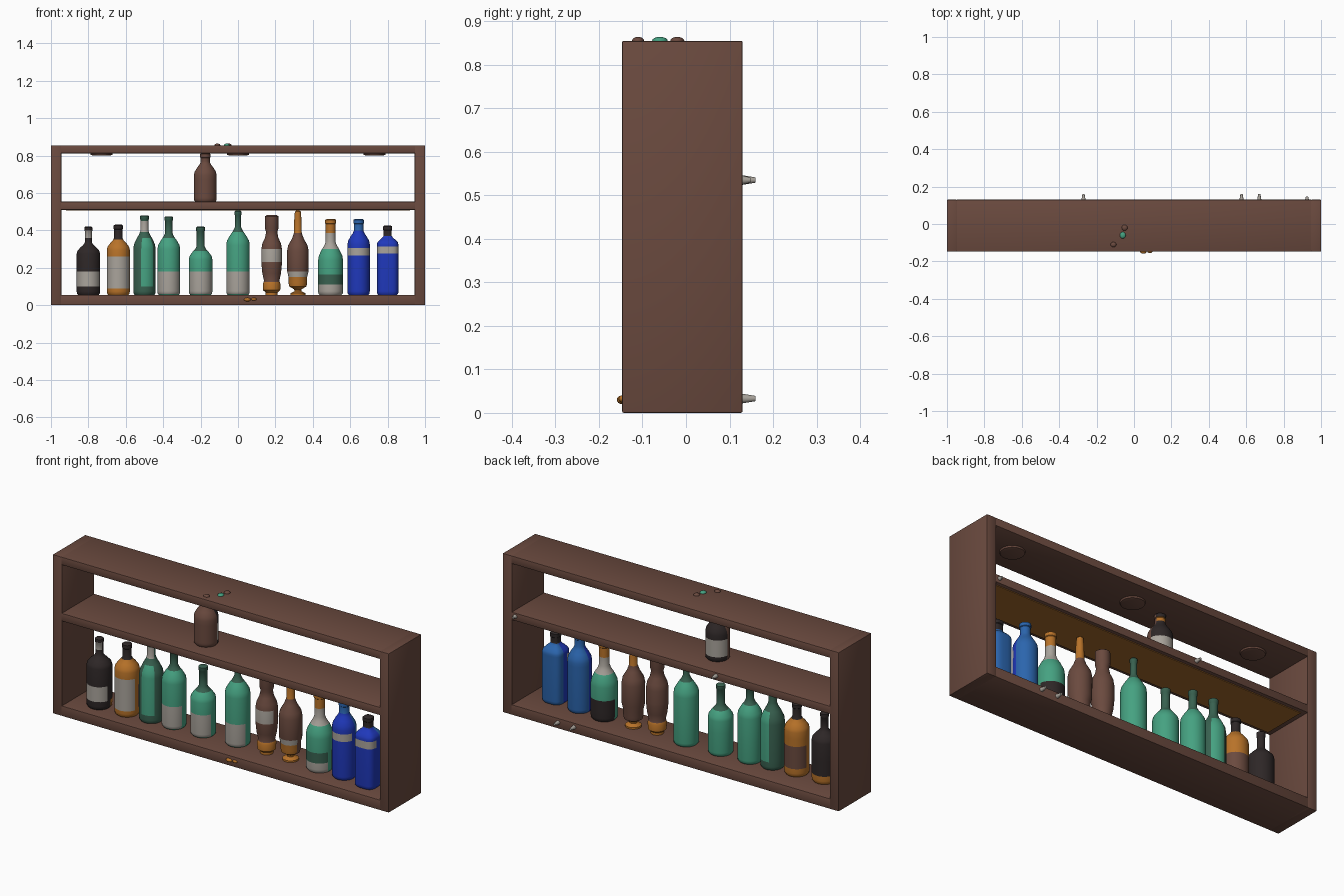
import bpy, bmesh, math
from mathutils import Matrix

if "Cube" in bpy.data.objects:
    bpy.data.objects.remove(bpy.data.objects["Cube"])

COLS = {
    "wood": (0.145, 0.068, 0.049), "dark": (0.027, 0.020, 0.020),
    "teal": (0.060, 0.36, 0.22), "dark_green": (0.040, 0.12, 0.080),
    "label_grey": (0.40, 0.37, 0.33), "orange": (0.48, 0.17, 0.022),
    "deep_blue": (0.014, 0.040, 0.50), "mid_blue": (0.024, 0.13, 0.42),
    "amber": (0.36, 0.14, 0.025),
}
NAMES = list(COLS)
MATS = []
for n, c in COLS.items():
    m = bpy.data.materials.new(n)
    m.diffuse_color = (*c, 1)
    m.use_nodes = True
    m.node_tree.nodes["Principled BSDF"].inputs["Base Color"].default_value = m.diffuse_color
    MATS.append(m)


def finish(bm, name, mats, smooth=True):
    bmesh.ops.recalc_face_normals(bm, faces=bm.faces)
    me = bpy.data.meshes.new(name)
    bm.to_mesh(me)
    bm.free()
    for m in mats:
        me.materials.append(m)
    ob = bpy.data.objects.new(name, me)
    bpy.context.collection.objects.link(ob)
    if smooth:
        bpy.ops.object.select_all(action='DESELECT')
        ob.select_set(True)
        bpy.context.view_layer.objects.active = ob
        bpy.ops.object.shade_smooth_by_angle(angle=math.radians(40))
    return ob


def box(name, x0, x1, y0, y1, z0, z1, col, bevel=0.0):
    bm = bmesh.new()
    bmesh.ops.create_cube(bm, size=1)
    for v in bm.verts:
        v.co = ((x0 + x1) / 2 + v.co.x * (x1 - x0), (y0 + y1) / 2 + v.co.y * (y1 - y0),
                (z0 + z1) / 2 + v.co.z * (z1 - z0))
    if bevel:
        bmesh.ops.bevel(bm, geom=bm.edges[:], offset=bevel, segments=2, affect='EDGES', profile=0.5)
    return finish(bm, name, [MATS[NAMES.index(col)]])


def lathe(name, x, y, prof, base, bands=(), power=1.0, n=32):
    """Turned bottle. bands: (z0, z1, colour, side); later bands win."""
    cuts = {z for b in bands for z in b[:2]}
    pts = [prof[0]]
    for (r0, z0), (r1, z1) in zip(prof, prof[1:]):   # add rings where the colour changes
        for z in sorted(c for c in cuts if z0 + 1e-4 < c < z1 - 1e-4):
            pts.append((r0 + (r1 - r0) * (z - z0) / (z1 - z0), z))
        pts.append((r1, z1))
    bm = bmesh.new()
    rings = []
    for r, z in pts:
        ring = []
        for i in range(n):
            a = 2 * math.pi * (i + 0.5) / n
            c, s = math.cos(a), math.sin(a)
            ring.append(bm.verts.new((x + r * math.copysign(abs(c) ** power, c),
                                      y + r * math.copysign(abs(s) ** power, s), z)))
        rings.append(ring)
    used = [base] + [b[2] for b in bands]

    def paint(f):
        c = f.calc_center_median()
        a = math.atan2(c.y - y, c.x - x)
        f.material_index = 0
        for k, (z0, z1, _, side) in enumerate(bands):
            on = {"all": True, "front": math.sin(a) < -0.25, "back": math.sin(a) > 0.05,
                  "left": math.cos(a) < -0.35, "right": math.cos(a) > 0.75}[side]
            if on and z0 - 1e-4 <= c.z <= z1 + 1e-4:
                f.material_index = k + 1
    for a, b in zip(rings, rings[1:]):
        for i in range(n):
            paint(bm.faces.new((a[i], a[(i + 1) % n], b[(i + 1) % n], b[i])))
    for ring in (rings[0], rings[-1]):
        paint(bm.faces.new(ring))
    return finish(bm, name, [MATS[NAMES.index(u)] for u in used])


def bottle(name, x, y, r, shoulder, neck, nr, top, base, bands=(), z0=0.055, power=1.0):
    h = neck - shoulder
    prof = [(r * 0.88, z0), (r * 0.98, z0 + 0.008), (r, z0 + 0.02), (r, shoulder),
            (r * 0.94, shoulder + h * 0.25), (nr + (r - nr) * 0.55, shoulder + h * 0.55),
            (nr + (r - nr) * 0.18, shoulder + h * 0.8), (nr, neck), (nr, top - 0.025),
            (nr * 1.12, top - 0.022), (nr * 1.12, top - 0.004), (nr * 0.85, top)]
    return lathe(name, x, y, prof, base, bands, power)


# shelf frame
Y0, Y1 = -0.147, 0.13
box("left_side", -1, -0.945, Y0, Y1, 0, 0.855, "wood", 0.004)
box("right_side", 0.945, 1, Y0, Y1, 0, 0.855, "wood", 0.004)
for name, z0, z1 in (("bottom_board", 0, 0.055), ("middle_shelf", 0.51, 0.553), ("top_board", 0.812, 0.855)):
    box(name, -0.95, 0.95, Y0, Y1, z0, z1, "wood", 0.004)
box("shelf_underside_panel", -0.92, 0.92, Y0 + 0.02, Y1 - 0.02, 0.506, 0.511, "amber")

# round pucks under the top board
for i, x in enumerate((-0.73, 0, 0.73)):
    lathe(f"ceiling_puck_{i}", x, -0.01, [(0.045, 0.8), (0.058, 0.804), (0.062, 0.815)], "wood")

# little pegs on the back, and small bumps on front and top
for i, (x, z, d) in enumerate(((-0.27, 0.535, 0.03), (0.575, 0.033, 0.03), (0.67, 0.033, 0.03), (0.925, 0.535, 0.018))):
    bm = bmesh.new()
    bmesh.ops.create_cone(bm, cap_ends=True, segments=12, radius1=0.012, radius2=0.006, depth=d + 0.006,
                          matrix=Matrix.Translation((x, Y1 + d / 2 - 0.003, z)) @ Matrix.Rotation(-math.pi / 2, 4, 'X'))
    finish(bm, f"back_peg_{i}", [MATS[NAMES.index("label_grey")]])
for i, (p, s, col) in enumerate((((0.05, Y0, 0.03), (0.018, 0.012, 0.01), "orange"),
                                 ((0.085, Y0, 0.032), (0.014, 0.008, 0.008), "orange"),
                                 ((-0.11, -0.11, 0.855), (0.016, 0.014, 0.009), "wood"),
                                 ((-0.06, -0.06, 0.855), (0.016, 0.018, 0.009), "teal"),
                                 ((-0.05, -0.02, 0.855), (0.016, 0.016, 0.009), "wood"))):
    bm = bmesh.new()
    bmesh.ops.create_uvsphere(bm, u_segments=12, v_segments=8, radius=1,
                              matrix=Matrix.Translation(p) @ Matrix.Diagonal((*s, 1)))
    finish(bm, f"small_bump_{i}", [MATS[NAMES.index(col)]])

# bottles, left to right
bottle("black_bottle", -0.80, -0.035, 0.063, 0.275, 0.335, 0.019, 0.42, "dark",
       [(0.055, 0.10, "orange", "back"), (0.10, 0.18, "label_grey", "front"), (0.36, 0.40, "label_grey", "front")])
bottle("orange_bottle", -0.64, -0.028, 0.062, 0.295, 0.36, 0.022, 0.43, "orange",
       [(0.35, 0.44, "dark", "all"), (0.09, 0.26, "label_grey", "front"), (0.10, 0.22, "wood", "back")])
bottle("dark_green_bottle", -0.50, -0.022, 0.06, 0.30, 0.40, 0.021, 0.48, "teal",
       [(0.05, 0.10, "dark_green", "all"), (0.05, 0.49, "dark_green", "left"), (0.05, 0.49, "dark_green", "right"),
        (0.36, 0.49, "dark_green", "all"), (0.39, 0.45, "label_grey", "front")])
bottle("tall_green_bottle", -0.37, -0.015, 0.061, 0.30, 0.385, 0.02, 0.475, "teal",
       [(0.06, 0.18, "label_grey", "front"), (0.36, 0.48, "dark_green", "all")])
bottle("short_green_bottle", -0.20, -0.01, 0.063, 0.245, 0.315, 0.021, 0.42, "teal",
       [(0.06, 0.18, "label_grey", "front"), (0.29, 0.43, "dark_green", "all")])
bottle("large_green_bottle", 0.0, -0.003, 0.063, 0.32, 0.42, 0.016, 0.505, "teal",
       [(0.06, 0.18, "label_grey", "front"), (0.39, 0.51, "dark_green", "all")])
lathe("brown_flask", 0.18, -0.013,
      [(0.032, 0.055), (0.032, 0.068), (0.046, 0.08), (0.047, 0.115), (0.041, 0.13), (0.05, 0.17), (0.055, 0.22),
       (0.055, 0.30), (0.05, 0.33), (0.036, 0.36), (0.03, 0.39), (0.036, 0.41), (0.036, 0.475), (0.025, 0.483)],
      "wood", [(0.05, 0.125, "orange", "all"), (0.23, 0.30, "label_grey", "front")])
lathe("brown_decanter", 0.32, -0.01,
      [(0.04, 0.055), (0.04, 0.064), (0.018, 0.075), (0.02, 0.085), (0.046, 0.1), (0.05, 0.12), (0.05, 0.15),
       (0.057, 0.18), (0.058, 0.29), (0.052, 0.32), (0.032, 0.355), (0.021, 0.385), (0.02, 0.45), (0.016, 0.5), (0.01, 0.505)],
      "wood", [(0.05, 0.095, "orange", "all"), (0.095, 0.15, "orange", "front"),
               (0.15, 0.18, "label_grey", "front"), (0.385, 0.51, "orange", "all")])
bottle("banded_green_bottle", 0.495, -0.013, 0.067, 0.24, 0.34, 0.026, 0.46, "teal",
       [(0.055, 0.11, "label_grey", "front"), (0.11, 0.165, "dark_green", "front"), (0.055, 0.17, "dark", "back"),
        (0.30, 0.385, "label_grey", "all"), (0.385, 0.47, "orange", "all")])
bottle("tall_blue_bottle", 0.645, -0.018, 0.06, 0.325, 0.40, 0.025, 0.46, "deep_blue",
       [(0.05, 0.47, "mid_blue", "back"), (0.40, 0.47, "mid_blue", "all"), (0.265, 0.305, "label_grey", "front")])
bottle("square_blue_bottle", 0.80, -0.035, 0.058, 0.325, 0.37, 0.022, 0.425, "deep_blue",
       [(0.05, 0.38, "mid_blue", "back"), (0.37, 0.43, "dark", "all"), (0.275, 0.315, "label_grey", "front")], power=0.6)
# lone bottle on the upper shelf
bottle("upper_bottle", -0.175, -0.02, 0.061, 0.695, 0.765, 0.025, 0.812, "wood",
       [(0.55, 0.82, "dark", "back"), (0.58, 0.67, "label_grey", "back"), (0.77, 0.79, "orange", "back")], z0=0.552)
